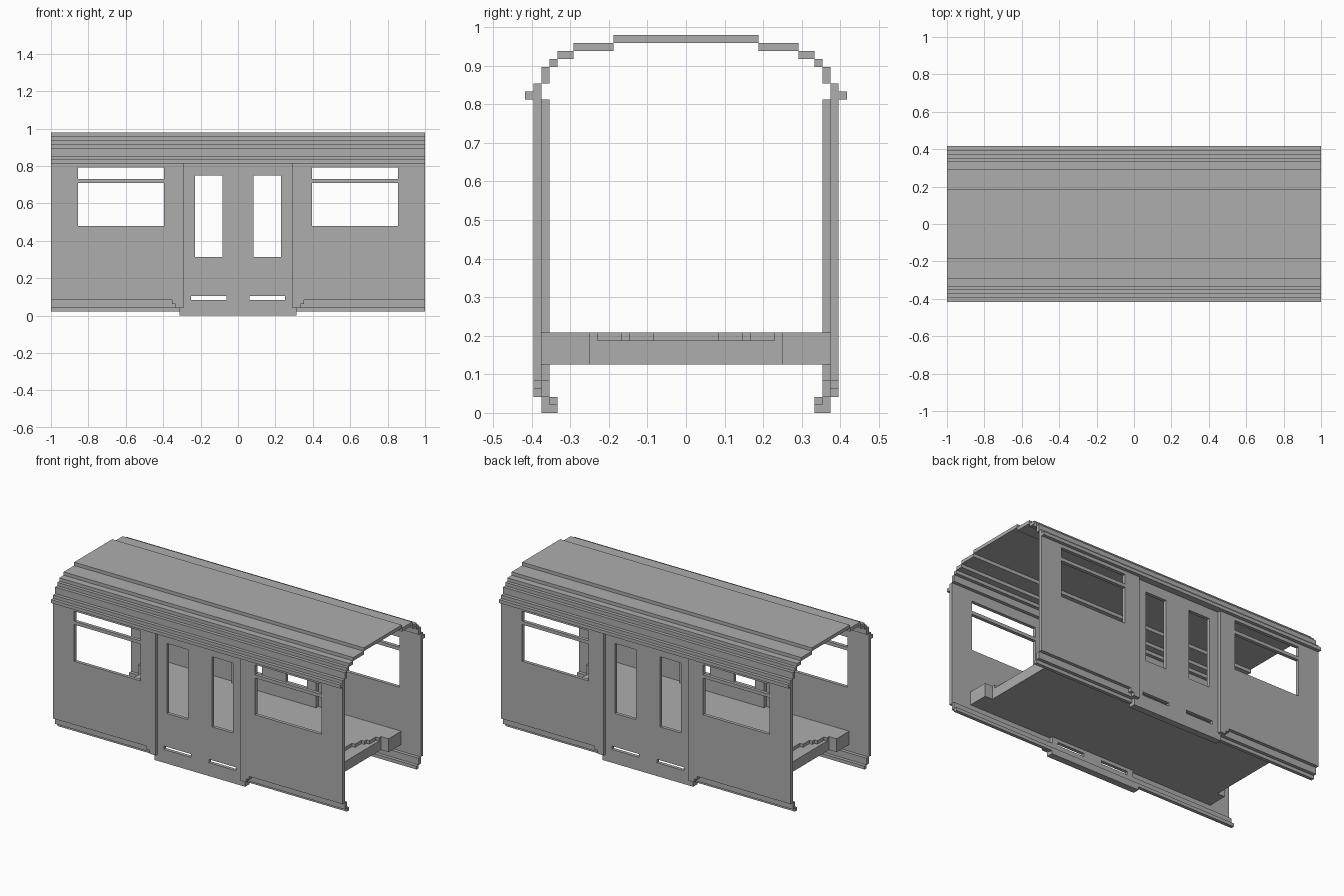
import bpy
import bmesh

U = 1 / 48  # one grid step of the blocky design
END = 48    # half length in steps

cube = bpy.data.objects.get("Cube")
if cube:
    bpy.data.objects.remove(cube, do_unlink=True)

grey = bpy.data.materials.new("plain_grey")
grey.use_nodes = True
colour = (0.42, 0.42, 0.42, 1)
grey.diffuse_color = colour
grey.node_tree.nodes["Principled BSDF"].inputs["Base Color"].default_value = colour


def slab(name, us, vs, keep, lo, hi, axis="y", mirror=True):
    """Plate made of the kept grid cells, thick from lo to hi along the axis."""
    def place(u, v, w):
        return (u * U, w * U, v * U) if axis == "y" else (u * U, v * U, w * U)

    bm = bmesh.new()
    verts = {}

    def vert(u, v):
        if (u, v) not in verts:
            verts[u, v] = bm.verts.new(place(u, v, lo))
        return verts[u, v]

    for a, b in zip(us, us[1:]):
        for c, d in zip(vs, vs[1:]):
            if keep(abs(a + b) / 2, (c + d) / 2):
                bm.faces.new([vert(a, c), vert(b, c), vert(b, d), vert(a, d)])
    out = bmesh.ops.extrude_face_region(bm, geom=bm.faces[:])
    moved = [g for g in out["geom"] if isinstance(g, bmesh.types.BMVert)]
    bmesh.ops.translate(bm, verts=moved, vec=place(0, 0, hi - lo))
    bmesh.ops.recalc_face_normals(bm, faces=bm.faces[:])
    mesh = bpy.data.meshes.new(name)
    bm.to_mesh(mesh)
    bm.free()
    mesh.materials.append(grey)
    ob = bpy.data.objects.new(name, mesh)
    bpy.context.collection.objects.link(ob)
    if mirror:
        mod = ob.modifiers.new("both_sides", "MIRROR")
        mod.use_axis = (False, True, False)
        mod.use_mirror_merge = False
    return ob


def both(*half):
    """Grid positions on both sides of the middle."""
    return sorted({s * h for h in half for s in (-1, 1)})


def solid(u, v):
    return True


# Side walls: two-pane windows, doorway, stepped lower corners by the door
def wall_cell(x, z):
    if z > 39:
        return True
    if x < 14 or (19 < x < 41 and (23 < z < 34 or 35 < z < 38)):
        return False
    if z < 3:
        return x < 16
    if z < 4:
        return x < 17
    return True


slab("side_wall", both(14, 16, 17, 19, 41, END),
     [2, 3, 4, 23, 34, 35, 38, 39, 41], wall_cell, 18, 19)


# Double doors with tall windows and low vent slots
def door_cell(x, z):
    window = 4 < x < 11 and 15 < z < 36
    slot = 3 < x < 12 and 4 < z < 5
    return not (window or slot)


slab("double_door", both(3, 4, 11, 12, 14),
     [2, 4, 5, 15, 36, 39], door_cell, 17, 18)
slab("door_sill", both(15), [0, 2], solid, 16, 18)

# Lower edge of the walls stepping inward
slab("wall_skirt", both(14, END), [2, 4], lambda x, z: x > 14, 17, 18)
slab("skirt_lip", both(15, END), [1, 2], lambda x, z: x > 15, 16, 17)

# Gutter and stepped roof
slab("gutter", both(END), [39, 40], solid, 19, 20)
roof_steps = [(17, 18, 41, 43), (16, 17, 43, 44), (14, 16, 44, 45), (9, 14, 45, 46)]
for i, (y0, y1, z0, z1) in enumerate(roof_steps):
    slab(f"roof_step_{i + 1}", both(END), [z0, z1], solid, y0, y1)
slab("roof_top", both(END), [46, 47], solid, -9, 9, mirror=False)

# Floor: ends notched in the middle, with a stepped hollow in the top layer
FLOOR, NOTCH = 41.5, 39


def floor_base(x, y):
    return x < NOTCH or abs(y) > 12


def floor_cover(x, y):
    y = abs(y)
    depth = sum(y < limit for limit in (11, 8, 7, 4))
    return floor_base(x, y) and x < (FLOOR if y > 12 else NOTCH - depth)


slab("floor_base", both(NOTCH, FLOOR), both(12, 18), floor_base, 6, 9,
     axis="z", mirror=False)
slab("floor_cover", both(*range(NOTCH - 4, NOTCH + 1), FLOOR),
     both(4, 7, 8, 11, 12, 18), floor_cover, 9, 10, axis="z", mirror=False)
